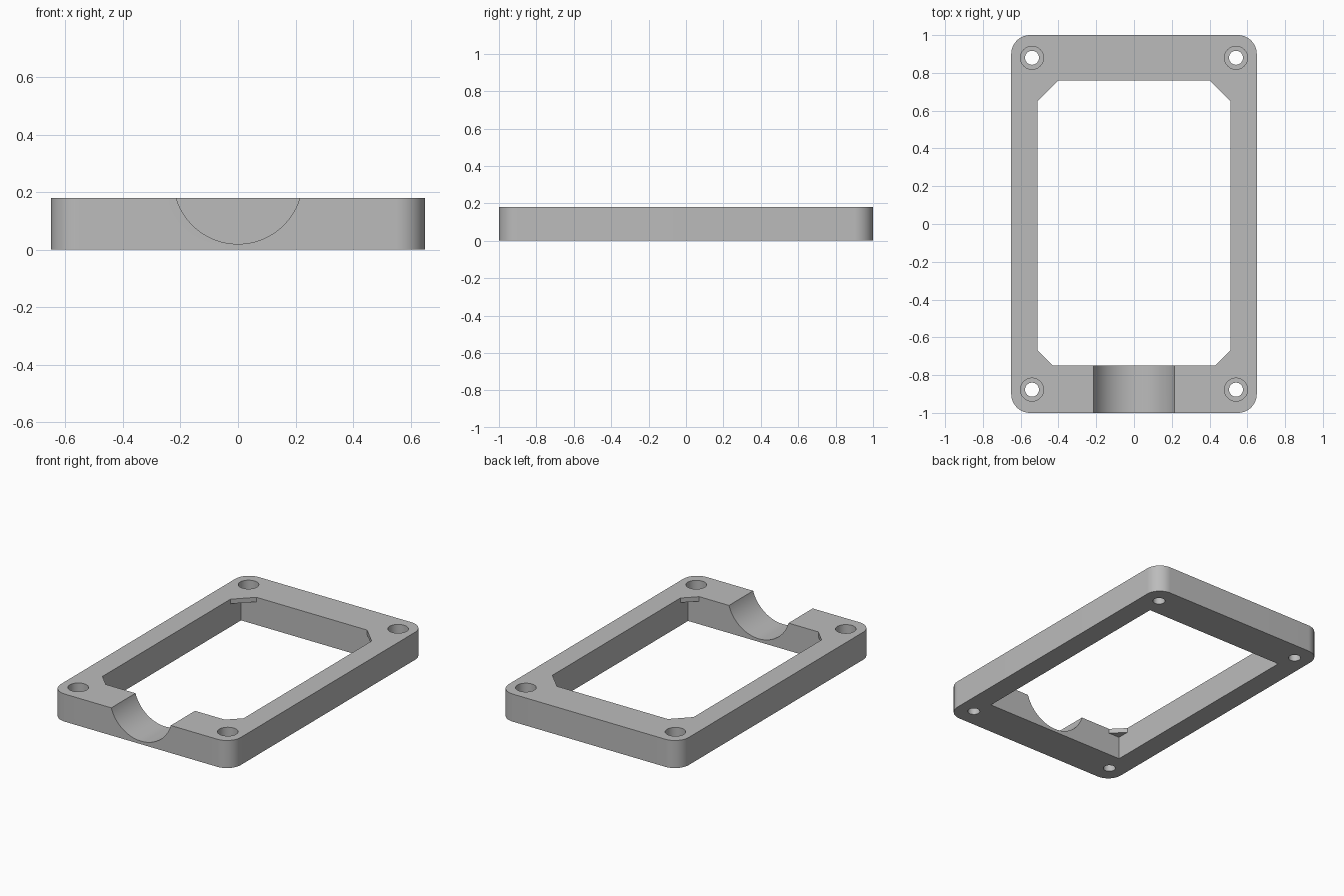
import bpy, bmesh
from math import sin, cos, pi, radians
from mathutils import Matrix, Vector

if "Cube" in bpy.data.objects:
    bpy.data.objects.remove(bpy.data.objects["Cube"])

HEIGHT = 0.18
HALF_X, HALF_Y, CORNER_R = 0.65, 1.0, 0.1

grey = bpy.data.materials.new("plain grey")
grey.use_nodes = True
grey.diffuse_color = (0.5, 0.5, 0.5, 1)
grey.node_tree.nodes["Principled BSDF"].inputs["Base Color"].default_value = (0.5, 0.5, 0.5, 1)


def prism(name, outline, z0, z1):
    """Extrude a counter-clockwise outline from z0 up to z1."""
    bm = bmesh.new()
    base = bm.faces.new([bm.verts.new((x, y, z0)) for x, y in outline])
    new = bmesh.ops.extrude_face_region(bm, geom=[base])["geom"]
    top = [v for v in new if isinstance(v, bmesh.types.BMVert)]
    bmesh.ops.translate(bm, verts=top, vec=Vector((0, 0, z1 - z0)))
    bmesh.ops.recalc_face_normals(bm, faces=bm.faces)
    mesh = bpy.data.meshes.new(name)
    bm.to_mesh(mesh)
    bm.free()
    mesh.materials.append(grey)
    obj = bpy.data.objects.new(name, mesh)
    bpy.context.collection.objects.link(obj)
    return obj


def circle(cx, cy, r, n=48):
    return [(cx + r * cos(2 * pi * i / n), cy + r * sin(2 * pi * i / n)) for i in range(n)]


def rounded_rectangle(hx, hy, r, steps=16):
    pts = []
    for k, (sx, sy) in enumerate([(1, 1), (-1, 1), (-1, -1), (1, -1)]):
        for i in range(steps + 1):
            a = (k + i / steps) * pi / 2
            pts.append((sx * (hx - r) + r * cos(a), sy * (hy - r) + r * sin(a)))
    return pts


def cut(target, cutter):
    """Subtract the cutter, then remove it."""
    mod = target.modifiers.new("cut", 'BOOLEAN')
    mod.operation, mod.solver, mod.object = 'DIFFERENCE', 'EXACT', cutter
    bpy.ops.object.select_all(action='DESELECT')
    bpy.context.view_layer.objects.active = target
    target.select_set(True)
    bpy.ops.object.modifier_apply(modifier=mod.name)
    bpy.data.objects.remove(cutter)


# Frame body with rounded corners
frame = prism("frame", rounded_rectangle(HALF_X, HALF_Y, CORNER_R), 0, HEIGHT)

# Opening: square corners below, thin corner webs left at the top
ox, front, back, web = 0.51, -0.75, 0.76, 0.03
cut(frame, prism("opening_cutter", [(-ox, front), (ox, front), (ox, back), (-ox, back)],
                 -0.1, HEIGHT - web))
fc, bc = 0.08, 0.11
half = [(ox - fc, front), (ox, front + fc), (ox, back - bc), (ox - bc, back)]
octagon = half + [(-x, y) for x, y in reversed(half)]
cut(frame, prism("web_cutter", octagon, 0.1, HEIGHT + 0.1))

# Counterbored screw holes in the corners
for x in (-0.54, 0.54):
    for y in (-0.877, 0.88):
        cut(frame, prism("hole_cutter", circle(x, y, 0.037), -0.1, HEIGHT + 0.1))
        cut(frame, prism("counterbore_cutter", circle(x, y, 0.061), 0.08, HEIGHT + 0.1))

# Round cable notch across the front bar
notch = prism("notch_cutter", circle(0, 0, 0.2245, 96), 0, 0.5)
notch.data.transform(Matrix.Translation((0, -0.6, 0.2445)) @ Matrix.Rotation(radians(90), 4, 'X'))
cut(frame, notch)

bpy.ops.object.shade_smooth_by_angle(angle=radians(30))
